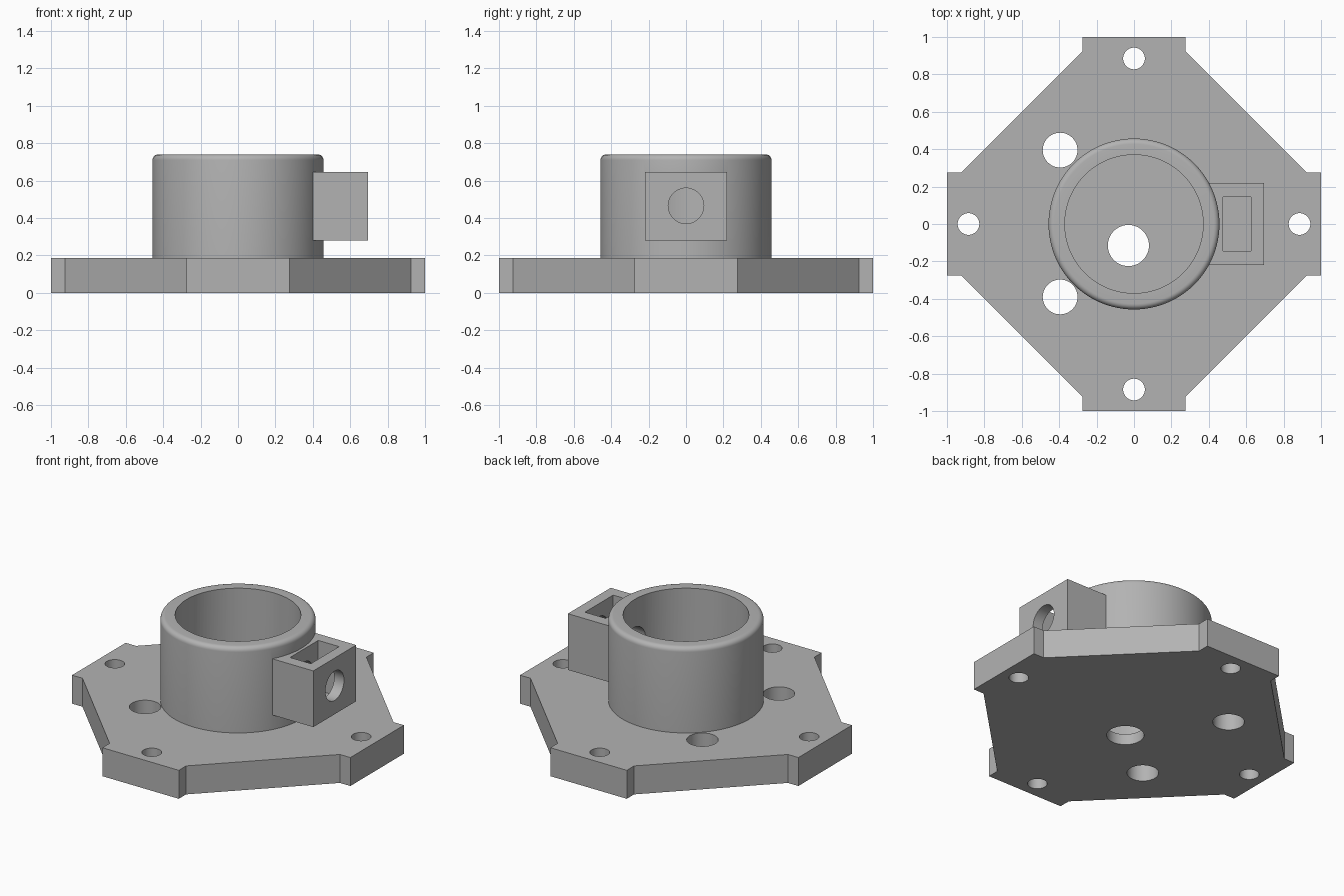
import bpy, bmesh, math
from mathutils import Matrix

old = bpy.data.objects.get("Cube")
if old:
    bpy.data.objects.remove(old, do_unlink=True)

grey = bpy.data.materials.new("plain grey")
grey.use_nodes = True
COLOUR = (0.45, 0.45, 0.45, 1)
grey.diffuse_color = COLOUR
grey.node_tree.nodes["Principled BSDF"].inputs["Base Color"].default_value = COLOUR


def finish(name, bm):
    bmesh.ops.recalc_face_normals(bm, faces=bm.faces[:])
    mesh = bpy.data.meshes.new(name)
    bm.to_mesh(mesh)
    bm.free()
    mesh.materials.append(grey)
    ob = bpy.data.objects.new(name, mesh)
    bpy.context.scene.collection.objects.link(ob)
    return ob


def cylinder(name, r, start, length, axis="Z", segs=48):
    bm = bmesh.new()
    bmesh.ops.create_cone(bm, cap_ends=True, segments=segs, radius1=r, radius2=r, depth=length)
    bmesh.ops.translate(bm, verts=bm.verts, vec=(0, 0, length / 2))
    if axis == "X":
        bmesh.ops.rotate(bm, verts=bm.verts, matrix=Matrix.Rotation(math.pi / 2, 3, "Y"))
    bmesh.ops.translate(bm, verts=bm.verts, vec=start)
    return finish(name, bm)


def box(name, low, high):
    bm = bmesh.new()
    bmesh.ops.create_cube(bm, size=1)
    for v in bm.verts:
        v.co = [h if c > 0 else l for c, l, h in zip(v.co, low, high)]
    return finish(name, bm)


def combine(target, other, operation):
    mod = target.modifiers.new(other.name, "BOOLEAN")
    mod.operation = operation
    mod.solver = "EXACT"
    mod.object = other
    bpy.context.view_layer.objects.active = target
    bpy.ops.object.modifier_apply(modifier=mod.name)
    bpy.data.objects.remove(other, do_unlink=True)


# Base plate: diamond with four square-ended lugs
T, LUG, NECK = 0.185, 0.275, 0.925
outline = []
for k in range(4):
    c, s = round(math.cos(k * math.pi / 2)), round(math.sin(k * math.pi / 2))
    for x, y in ((NECK, -LUG), (1, -LUG), (1, LUG), (NECK, LUG)):
        outline.append((x * c - y * s, x * s + y * c, 0))
bm = bmesh.new()
face = bm.faces.new([bm.verts.new(p) for p in outline])
top = bmesh.ops.extrude_face_region(bm, geom=[face])
bmesh.ops.translate(bm, verts=[g for g in top["geom"] if isinstance(g, bmesh.types.BMVert)], vec=(0, 0, T))
body = finish("flanged_bracket", bm)

# Collar with a rounded outer rim
R, H, FILLET = 0.457, 0.74, 0.03
profile = [(0, 0.1), (R, 0.1)]
for i in range(7):
    a = i * math.pi / 12
    profile.append((R - FILLET + FILLET * math.cos(a), H - FILLET + FILLET * math.sin(a)))
profile.append((0, H))
bm = bmesh.new()
verts = [bm.verts.new((x, 0, z)) for x, z in profile]
edges = [bm.edges.new(pair) for pair in zip(verts, verts[1:])]
bmesh.ops.spin(bm, geom=verts + edges, cent=(0, 0, 0), axis=(0, 0, 1), angle=math.tau, steps=96)
bmesh.ops.remove_doubles(bm, verts=bm.verts[:], dist=0.0005)
combine(body, finish("collar", bm), "UNION")

# Clamp block on the side of the collar
combine(body, box("clamp_block", (0.4, -0.22, 0.28), (0.695, 0.22, 0.645)), "UNION")

# Bore with a thin floor, nut slot and cross hole
combine(body, cylinder("bore", 0.37, (0, 0, 0.07), 1, segs=96), "DIFFERENCE")
combine(body, box("nut_slot", (0.475, -0.145, 0.32), (0.625, 0.145, 0.8)), "DIFFERENCE")
combine(body, cylinder("screw_hole", 0.095, (0.2, 0, 0.465), 0.7, "X"), "DIFFERENCE")

# Vertical holes through the plate
holes = [(0.885, 0, 0.058), (-0.885, 0, 0.058), (0, 0.885, 0.058), (0, -0.885, 0.058),
         (-0.395, 0.395, 0.093), (-0.395, -0.39, 0.093), (-0.03, -0.115, 0.11)]
for x, y, r in holes:
    combine(body, cylinder("plate_hole", r, (x, y, -0.1), 0.35), "DIFFERENCE")

# Smooth round walls, sharp corners
bpy.ops.object.select_all(action="DESELECT")
body.select_set(True)
bpy.context.view_layer.objects.active = body
bpy.ops.object.shade_smooth_by_angle(angle=math.radians(30))
